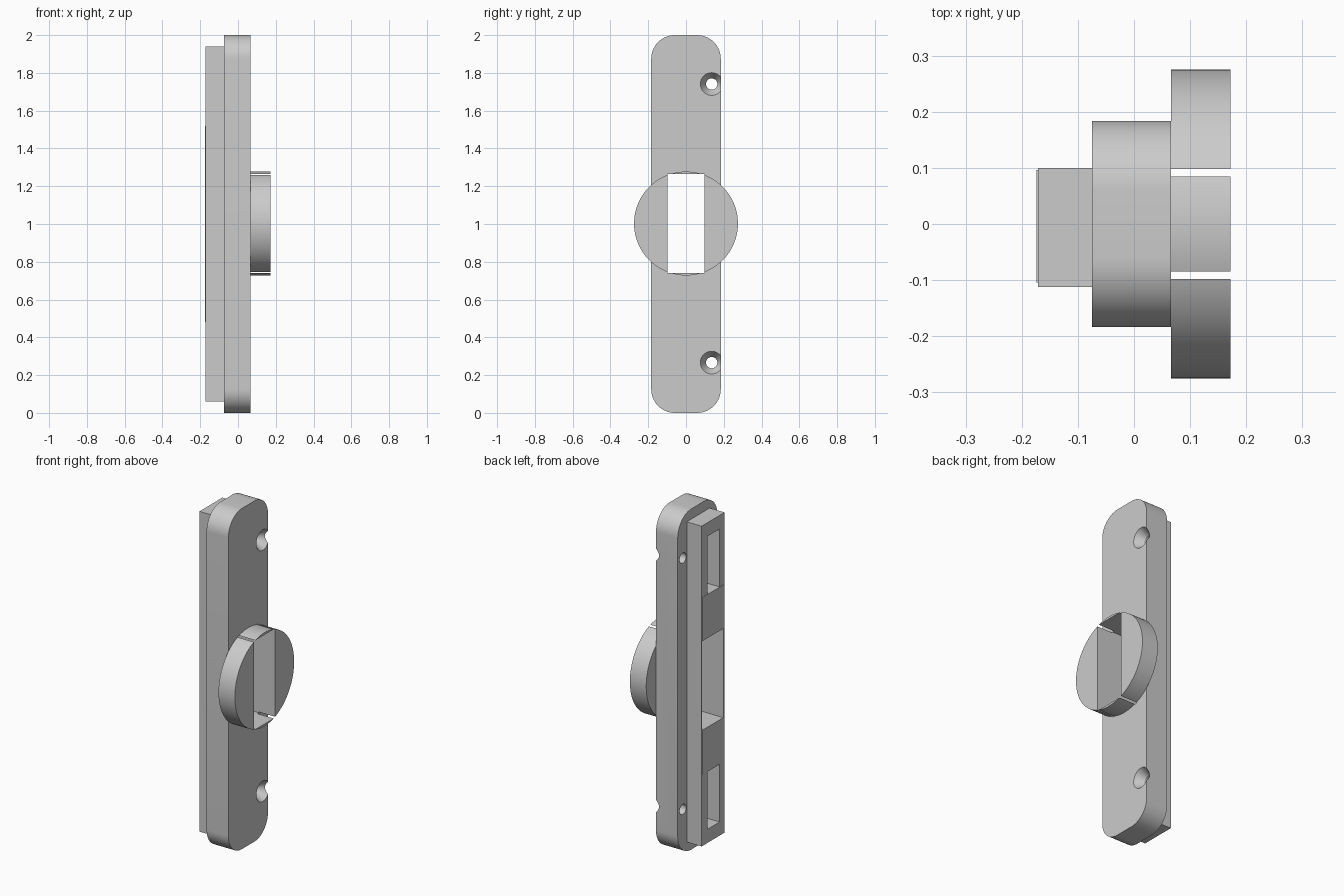
import bpy, bmesh
from math import radians
from mathutils import Matrix, Vector

if "Cube" in bpy.data.objects:
    bpy.data.objects.remove(bpy.data.objects["Cube"])

grey = bpy.data.materials.new("plain grey")
grey.use_nodes = True
COLOUR = (0.6, 0.6, 0.6, 1)
grey.diffuse_color = COLOUR
grey.node_tree.nodes["Principled BSDF"].inputs["Base Color"].default_value = COLOUR


def finish(name, bm):
    mesh = bpy.data.meshes.new(name)
    bm.to_mesh(mesh)
    bm.free()
    mesh.materials.append(grey)
    obj = bpy.data.objects.new(name, mesh)
    bpy.context.collection.objects.link(obj)
    return obj


def box(name, x, y, z, corner=0):
    """Box from (low, high) ranges, with optional rounding of the edges along x."""
    bm = bmesh.new()
    bmesh.ops.create_cube(bm, size=1)
    for v in bm.verts:
        v.co = Vector([(lo + hi) / 2 + c * (hi - lo) for c, (lo, hi) in zip(v.co, (x, y, z))])
    if corner:
        edges = [e for e in bm.edges if abs(e.verts[0].co.x - e.verts[1].co.x) > 0.01]
        bmesh.ops.bevel(bm, geom=edges, offset=corner, segments=14, profile=0.5, affect='EDGES')
    return finish(name, bm)


def round_bar(name, x, y, z, r1, r2, sides=48):
    """Cylinder or cone along x, r1 at the low end and r2 at the high end."""
    bm = bmesh.new()
    place = Matrix.Translation(((x[0] + x[1]) / 2, y, z)) @ Matrix.Rotation(radians(90), 4, 'Y')
    bmesh.ops.create_cone(bm, cap_ends=True, segments=sides, radius1=r1, radius2=r2,
                          depth=x[1] - x[0], matrix=place)
    return finish(name, bm)


def cut(obj, cutter):
    cutter.hide_render = True
    mod = obj.modifiers.new("cut", 'BOOLEAN')
    mod.operation = 'DIFFERENCE'
    mod.solver = 'EXACT'
    mod.object = cutter
    bpy.context.view_layer.update()
    result = bpy.data.meshes.new_from_object(obj.evaluated_get(bpy.context.evaluated_depsgraph_get()))
    obj.modifiers.clear()
    obj.data = result
    bpy.data.objects.remove(cutter)


# Main bodies
plate = box("face_plate", (-0.075, 0.066), (-0.184, 0.184), (0, 2), corner=0.125)
block = box("back_block", (-0.1715, -0.075), (-0.112, 0.10), (0.06, 1.94))
pad = box("raised_back_pad", (-0.1735, -0.1715), (-0.104, 0.096), (0.48, 1.52))
disc = round_bar("slotted_disc", (0.066, 0.172), 0, 1.0025, 0.275, 0.275, sides=96)

# Window straight through every part
for part in (plate, block, pad, disc):
    cut(part, box("window_cutter", (-0.3, 0.3), (-0.098, 0.098), (0.741, 1.264)))

# Two pockets in the back block
for z in ((0.14, 0.48), (1.52, 1.86)):
    cut(block, box("pocket_cutter", (-0.3, 0), (-0.067, 0.045), z))

# Countersunk screw holes running out at the plate's edge
for z in (0.266, 1.741):
    cut(plate, round_bar("hole_cutter", (-0.2, 0.2), 0.136, z, 0.03, 0.03))
    cut(plate, round_bar("sink_cutter", (0.016, 0.076), 0.136, z, 0.03, 0.066))

# Smooth rounded surfaces, sharp edges kept
bpy.ops.object.select_all(action='DESELECT')
for part in (plate, block, pad, disc):
    part.select_set(True)
    bpy.context.view_layer.objects.active = part
bpy.ops.object.shade_smooth_by_angle(angle=radians(25))
